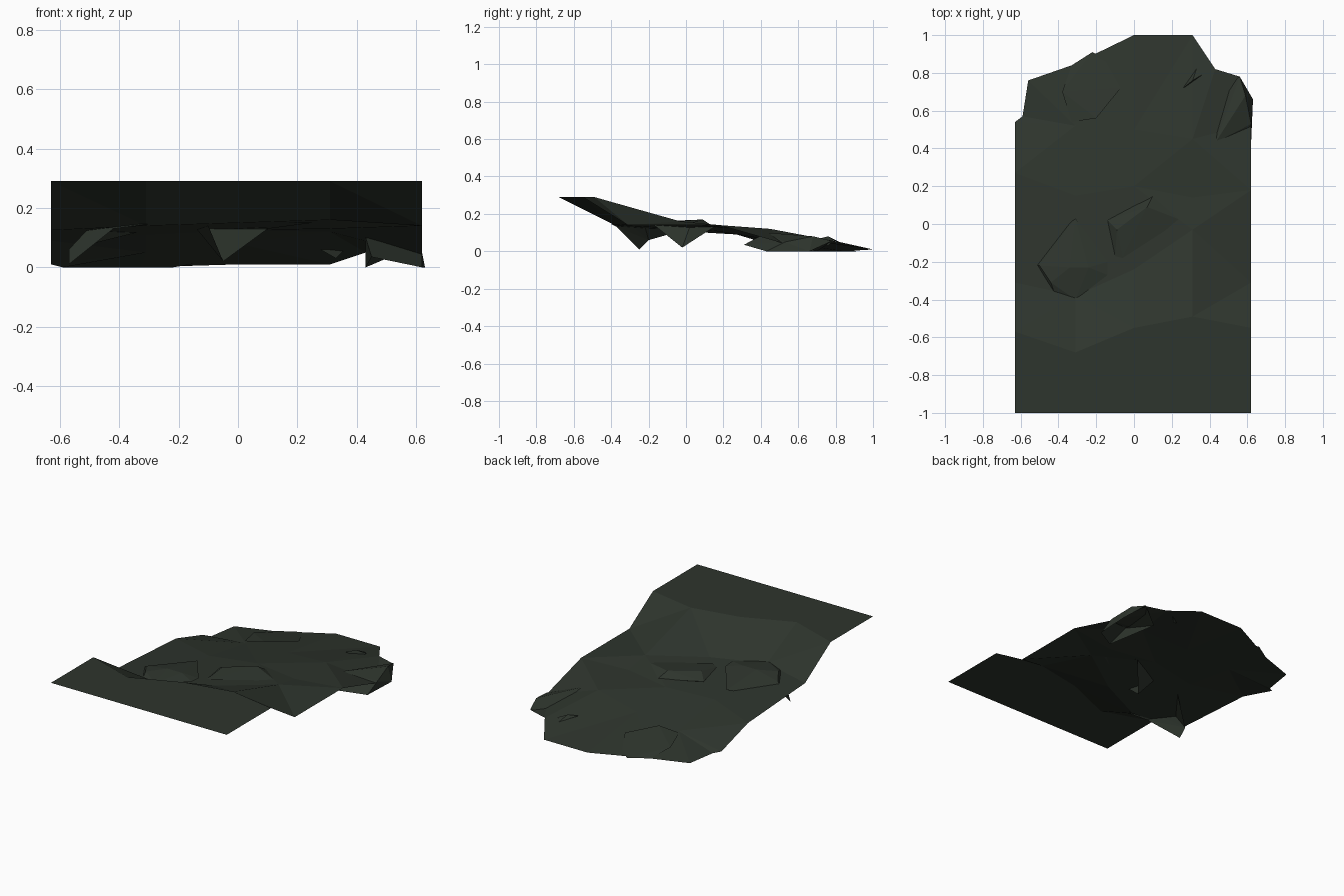
import bpy, bmesh

# One flat colour for ground and boulders
mat = bpy.data.materials.new("dark moss green")
mat.diffuse_color = (0.027, 0.035, 0.026, 1)


def finish(bm, name):
    me = bpy.data.meshes.new(name)
    bm.to_mesh(me)
    bm.free()
    me.materials.append(mat)
    ob = bpy.data.objects.new(name, me)
    bpy.context.collection.objects.link(ob)
    return ob


# Ground sheet: rows from the flat front shelf down to the broken back edge
X = (-0.63, -0.31, 0.0, 0.31, 0.62)
rows = [
    ((-1, -1, -1, -1, -1), (0.29, 0.29, 0.29, 0.29, 0.29)),
    ((-0.57, -0.68, -0.55, -0.49, -0.55), (0.29, 0.29, 0.29, 0.29, 0.29)),
    ((-0.31, -0.38, -0.24, -0.03, -0.31), (0.125, 0.14, 0.15, 0.16, 0.14)),
    ((0.27, 0.15, 0.20, 0.14, 0.18), (0.09, 0.11, 0.125, 0.13, 0.14)),
    ((0.54, 0.52, 0.50, 0.45, 0.53), (0.01, 0.05, 0.08, 0.12, 0.04)),
]
back = ((-0.56, 0.76, 0.0), (-0.33, 0.84, 0.0), (0, 1.0, 0.01),
        (0.31, 1.0, 0.01), (0.56, 0.78, 0.05))
points = [list(zip(X, ys, zs)) for ys, zs in rows] + [list(back)]
bm = bmesh.new()
grid = [[bm.verts.new(p) for p in row] for row in points]
# extra points that notch the back left and back right edges
left_notch = bm.verts.new((-0.59, 0.57, 0.0))
right_notch = bm.verts.new((0.43, 0.82, 0.05))
for r in range(5):
    for i in range(4):
        a, b = grid[r], grid[r + 1]
        loop = [a[i], a[i + 1], b[i + 1], b[i]]
        if r == 4 and i == 0:
            loop.append(left_notch)
        if r == 4 and i == 3:
            loop.insert(3, right_notch)
        bm.faces.new(loop)
bmesh.ops.triangulate(bm, faces=bm.faces[:])
finish(bm, "ground")


# Boulders: faceted shells half sunk in the ground, open underneath
def rock(name, pts):
    bm = bmesh.new()
    for p in pts:
        bm.verts.new(p)
    bmesh.ops.convex_hull(bm, input=bm.verts[:])
    loose = [v for v in bm.verts if not v.link_faces]
    bmesh.ops.delete(bm, geom=loose, context="VERTS")
    bmesh.ops.recalc_face_normals(bm, faces=bm.faces[:])
    bm.normal_update()
    under = [f for f in bm.faces if f.normal.z < -0.6]
    bmesh.ops.delete(bm, geom=under, context="FACES")
    finish(bm, name)


rock("left_boulder", [
    (-0.50, -0.22, 0.135), (-0.44, -0.31, 0.15), (-0.34, -0.23, 0.165),
    (-0.24, -0.23, 0.165), (-0.14, -0.20, 0.145), (-0.14, -0.27, 0.15),
    (-0.31, 0.03, 0.125), (-0.31, -0.40, 0.145), (-0.42, -0.37, 0.13),
    (-0.57, -0.25, 0.01), (-0.57, -0.20, 0.06)])
rock("middle_boulder", [
    (-0.14, 0.02, 0.13), (-0.09, -0.03, 0.165), (0.07, 0.09, 0.17),
    (0.10, 0.15, 0.13), (0.25, 0.02, 0.15), (-0.06, -0.18, 0.15),
    (-0.10, -0.17, 0.14), (-0.05, -0.02, 0.02), (0.08, 0.06, 0.06)])
rock("right_boulder", [
    (0.62, 0.43, 0.0), (0.63, 0.66, 0.0), (0.56, 0.78, 0.055),
    (0.43, 0.43, 0.10), (0.59, 0.68, 0.08), (0.43, 0.70, 0.0),
    (0.62, 0.53, 0.05), (0.45, 0.31, 0.035)])
rock("back_left_boulder", [
    (-0.33, 0.84, 0.0), (-0.22, 0.91, 0.0), (-0.16, 0.88, 0.01),
    (-0.07, 0.72, 0.05), (-0.33, 0.54, 0.05), (-0.20, 0.56, 0.07),
    (-0.38, 0.70, 0.03)])
rock("back_pebble", [
    (0.26, 0.72, 0.07), (0.33, 0.82, 0.05), (0.36, 0.79, 0.06),
    (0.31, 0.76, 0.08), (0.33, 0.76, 0.03)])
